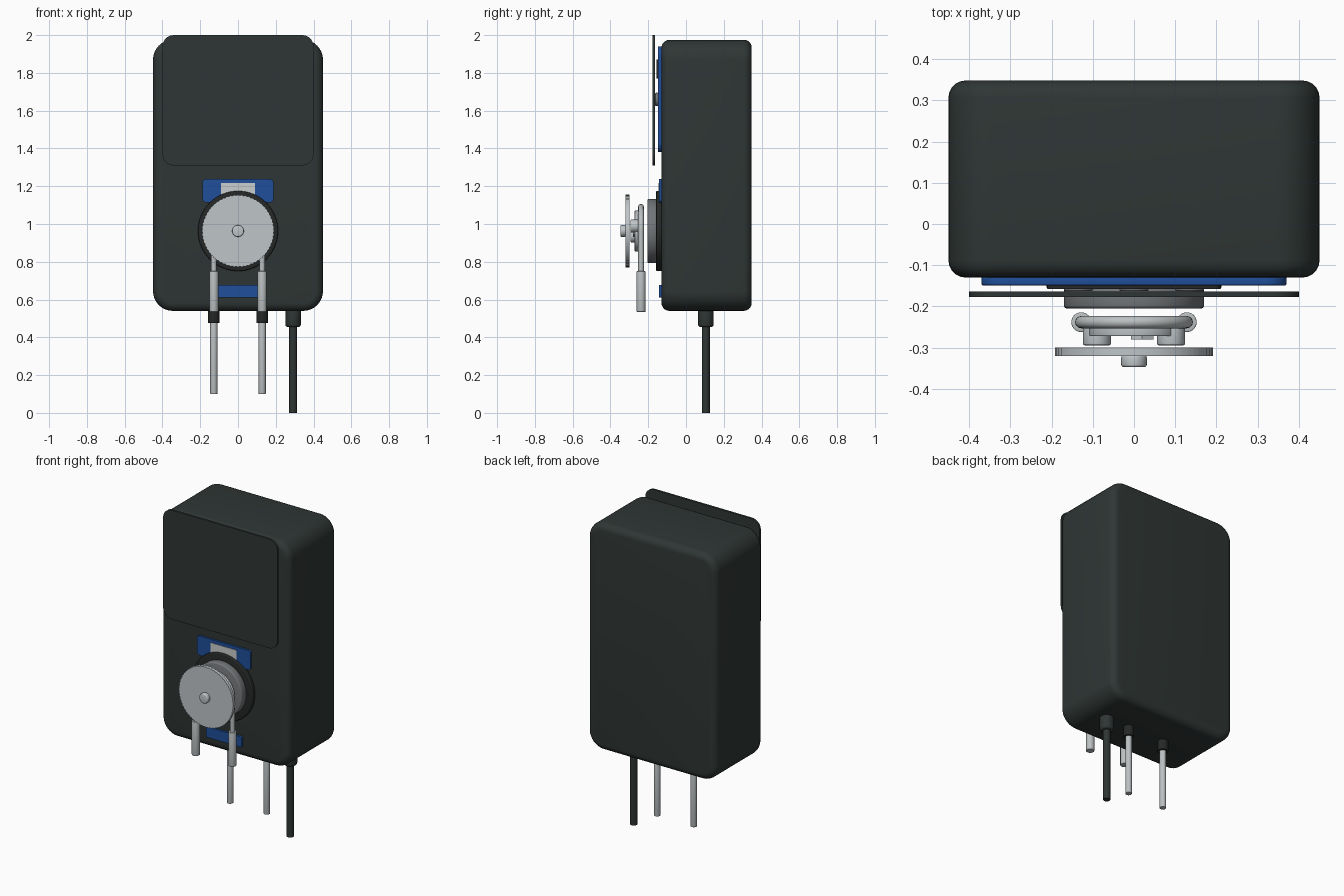
import bpy, bmesh, math
from mathutils import Vector

if "Cube" in bpy.data.objects:
    bpy.data.objects.remove(bpy.data.objects["Cube"])


def material(name, r, g, b):
    m = bpy.data.materials.new(name)
    m.use_nodes = True
    m.diffuse_color = (r, g, b, 1)
    m.node_tree.nodes["Principled BSDF"].inputs["Base Color"].default_value = (r, g, b, 1)
    return m


CHARCOAL = material("charcoal", 0.028, 0.037, 0.035)
BLACK = material("black rubber", 0.018, 0.021, 0.02)
BLUE = material("blue", 0.014, 0.077, 0.32)
STEEL = material("steel", 0.52, 0.56, 0.58)
GREY = material("mid grey", 0.17, 0.18, 0.19)
LABEL = material("label", 0.6, 0.62, 0.62)
TUBE = material("tubing", 0.5, 0.53, 0.54)


def finish(bm, name, mat):
    bmesh.ops.recalc_face_normals(bm, faces=bm.faces[:])
    mesh = bpy.data.meshes.new(name)
    bm.to_mesh(mesh)
    bm.free()
    ob = bpy.data.objects.new(name, mesh)
    bpy.context.collection.objects.link(ob)
    mesh.materials.append(mat)
    bpy.ops.object.select_all(action="DESELECT")
    ob.select_set(True)
    bpy.context.view_layer.objects.active = ob
    bpy.ops.object.shade_smooth_by_angle(angle=math.radians(35))
    return ob


def slab(name, mat, x, y, z, radius, bevel=0.0, steps=8):
    """Rounded rectangle facing the front; x, y, z are (low, high) pairs."""
    bm = bmesh.new()
    pts = []
    corners = [(x[1], z[1], 0), (x[0], z[1], 90), (x[0], z[0], 180), (x[1], z[0], 270)]
    for cx, cz, start in corners:
        mx = cx - radius if cx == x[1] else cx + radius
        mz = cz - radius if cz == z[1] else cz + radius
        for i in range(steps + 1):
            a = math.radians(start + 90 * i / steps)
            pts.append((mx + radius * math.cos(a), y[0], mz + radius * math.sin(a)))
    face = bm.faces.new([bm.verts.new(p) for p in pts])
    ext = bmesh.ops.extrude_face_region(bm, geom=[face])
    moved = [v for v in ext["geom"] if isinstance(v, bmesh.types.BMVert)]
    bmesh.ops.translate(bm, verts=moved, vec=(0, y[1] - y[0], 0))
    if bevel:
        rims = [e for e in bm.edges if abs(e.verts[0].co.y - e.verts[1].co.y) < 1e-5]
        bmesh.ops.bevel(bm, geom=rims, offset=bevel, segments=5, profile=0.5, affect="EDGES")
    return finish(bm, name, mat)


def cylinder(name, mat, start, end, radius, bevel=0.0, sides=48):
    a, b = Vector(start), Vector(end)
    bm = bmesh.new()
    bmesh.ops.create_cone(bm, cap_ends=True, segments=sides, radius1=radius,
                          radius2=radius, depth=(b - a).length)
    if bevel:
        caps = [f for f in bm.faces if len(f.verts) > 4]
        rims = list({e for f in caps for e in f.edges})
        bmesh.ops.bevel(bm, geom=rims, offset=bevel, segments=3, profile=0.5, affect="EDGES")
    turn = (b - a).to_track_quat("Z", "Y").to_matrix()
    bmesh.ops.rotate(bm, verts=bm.verts[:], matrix=turn, cent=(0, 0, 0))
    bmesh.ops.translate(bm, verts=bm.verts[:], vec=(a + b) / 2)
    return finish(bm, name, mat)


def disc(name, mat, x, z, y, radius, bevel=0.0, sides=64):
    return cylinder(name, mat, (x, y[0], z), (x, y[1], z), radius, bevel, sides)


HUB = 0.963

# Housing, control panel and its hinged cover
slab("housing", CHARCOAL, (-0.45, 0.45), (-0.13, 0.348), (0.54, 1.975), 0.105, 0.042)
slab("control_panel", BLUE, (-0.37, 0.37), (-0.149, -0.128), (1.38, 1.94), 0.05, 0.005)
slab("display", BLACK, (-0.21, 0.21), (-0.157, -0.147), (1.77, 1.87), 0.015)
for i in range(3):
    disc(f"panel_button_{i + 1}", GREY, -0.135 + 0.135 * i, 1.66, (-0.163, -0.147), 0.035, 0.004, 32)
slab("front_cover", CHARCOAL, (-0.4, 0.4), (-0.177, -0.164), (1.31, 2.0), 0.06)

# Blue plates above and below the pump head
slab("upper_plate", BLUE, (-0.187, 0.187), (-0.143, -0.128), (1.115, 1.237), 0.015)
slab("label_plate", LABEL, (-0.09, 0.09), (-0.146, -0.142), (1.14, 1.217), 0.003)
slab("lower_plate", BLUE, (-0.125, 0.125), (-0.143, -0.128), (0.61, 0.677), 0.008)

# Pump head
disc("head_ring", BLACK, 0, HUB, (-0.158, -0.128), 0.212, 0.006)
disc("head_base", GREY, 0, HUB, (-0.205, -0.155), 0.17, 0.008)
disc("rotor_plate", STEEL, 0, HUB, (-0.272, -0.242), 0.108, 0.003)
for side, name in ((-1, "right"), (1, "left")):
    disc(f"{name}_roller", STEEL, side * 0.09, HUB + side * 0.026, (-0.294, -0.24), 0.034, 0.004, 32)
disc("rotor_hub", STEEL, 0.02, HUB, (-0.28, -0.24), 0.032, 0.0, 6)
disc("screw_head", STEEL, 0, HUB, (-0.347, -0.318), 0.031, 0.006, 32)

# Knurled front wheel
wheel = disc("knurled_wheel", STEEL, 0, HUB, (-0.32, -0.3), 0.192, 0.0, 120)
for v in wheel.data.vertices:
    angle = math.atan2(v.co.z - HUB, v.co.x)
    if round(angle / math.tau * 120) % 2:
        v.co.x *= 0.98
        v.co.z = HUB + (v.co.z - HUB) * 0.98

# Flexible tube looped over the rotor
curve = bpy.data.curves.new("tube_loop", "CURVE")
curve.dimensions = "3D"
curve.bevel_depth = 0.015
curve.bevel_resolution = 4
curve.use_fill_caps = True
path = [(-0.128, 0.74)]
path += [(-0.128 * math.cos(math.pi * i / 32), HUB + 0.128 * math.sin(math.pi * i / 32)) for i in range(33)]
path += [(0.128, 0.74)]
spline = curve.splines.new("POLY")
spline.points.add(len(path) - 1)
for point, (px, pz) in zip(spline.points, path):
    point.co = (px, -0.238, pz, 1)
curve.materials.append(TUBE)
bpy.context.collection.objects.link(bpy.data.objects.new("tube_loop", curve))

# Tube connectors, lower pipes and their collars
for side, name in ((-1, "right"), (1, "left")):
    x = side * 0.128
    cylinder(f"{name}_connector", TUBE, (x, -0.238, 0.535), (x, -0.238, 0.75), 0.024, 0.003, 32)
    cylinder(f"{name}_pipe_collar", BLACK, (x, 0.105, 0.475), (x, 0.105, 0.56), 0.031, 0.003, 32)
    cylinder(f"{name}_pipe", TUBE, (x, 0.105, 0.1), (x, 0.105, 0.5), 0.019, 0.002, 32)

# Power cable
cylinder("cable_collar", CHARCOAL, (0.292, 0.105, 0.455), (0.292, 0.105, 0.56), 0.041, 0.012, 32)
cylinder("power_cable", CHARCOAL, (0.292, 0.105, 0.0), (0.292, 0.105, 0.48), 0.021, 0.0, 32)
